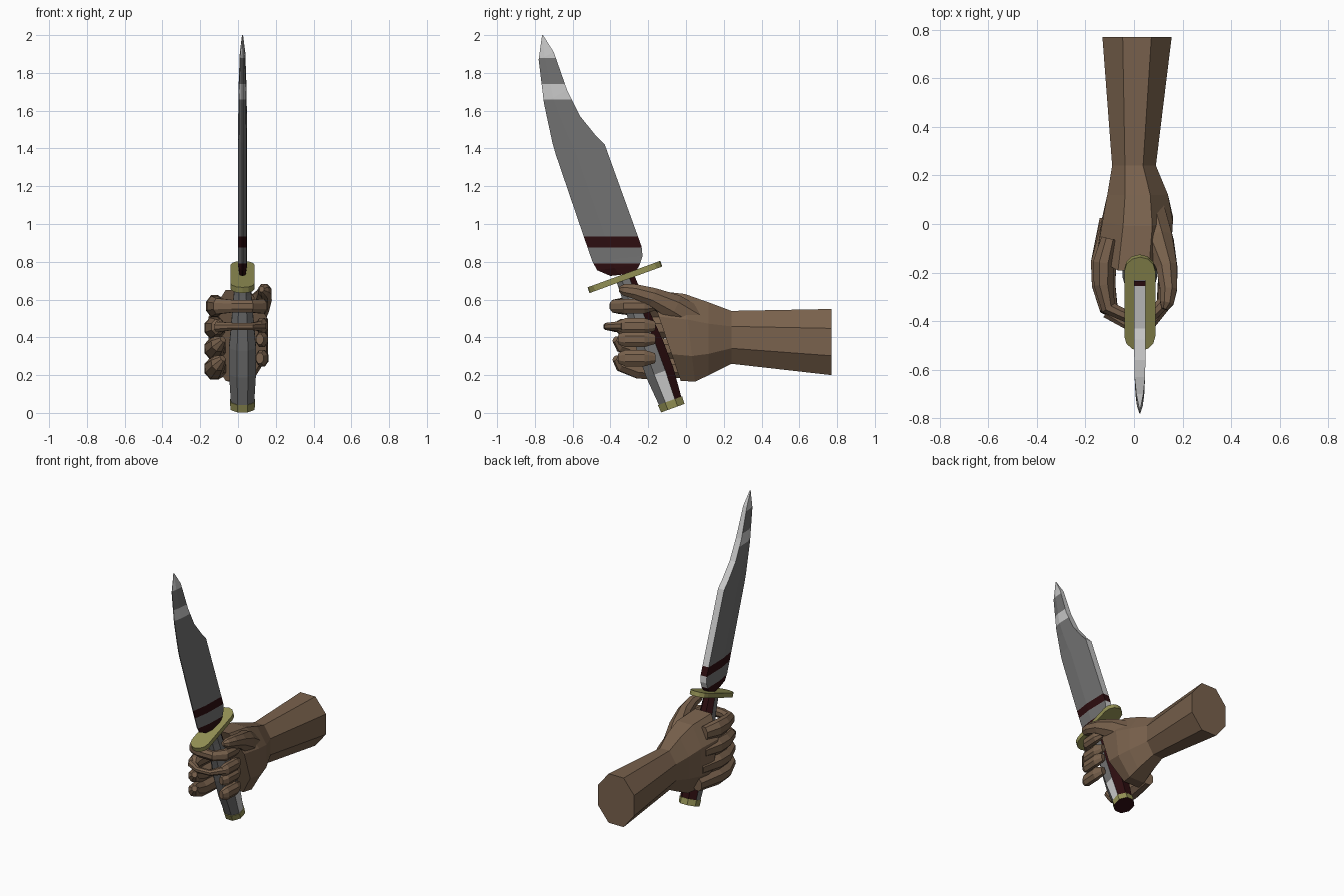
import bpy, bmesh, math
from mathutils import Vector

if "Cube" in bpy.data.objects:
    bpy.data.objects.remove(bpy.data.objects["Cube"])


def mat(name, rgb):
    m = bpy.data.materials.new(name)
    m.diffuse_color = (*rgb, 1)
    m.use_nodes = True
    m.node_tree.nodes["Principled BSDF"].inputs["Base Color"].default_value = m.diffuse_color
    return m


SKIN = mat("brown skin", (0.19, 0.12, 0.073))
STEEL = mat("grey steel", (0.17, 0.17, 0.17))
SHINE = mat("light steel", (0.58, 0.58, 0.58))
DARK = mat("dark red", (0.026, 0.004, 0.005))
BRASS = mat("dull brass", (0.29, 0.28, 0.09))


def loft(name, rings, mats, rule=None, cuts=()):
    """Skin closed rings, cap the ends, slice at heights, colour faces by rule."""
    bm = bmesh.new()
    vs = [[bm.verts.new(p) for p in r] for r in rings]
    n = len(vs[0])
    for a, b in zip(vs, vs[1:]):
        for i in range(n):
            j = (i + 1) % n
            bm.faces.new((a[i], a[j], b[j], b[i]))
    bm.faces.new(vs[0])
    bm.faces.new(vs[-1])
    for z in cuts:
        bmesh.ops.bisect_plane(bm, geom=bm.verts[:] + bm.edges[:] + bm.faces[:],
                               plane_co=(0, 0, z), plane_no=(0, 0, 1))
    bmesh.ops.recalc_face_normals(bm, faces=bm.faces)
    bm.normal_update()
    if rule:
        for f in bm.faces:
            f.material_index = rule(f.normal, f.calc_center_median())
    me = bpy.data.meshes.new(name)
    bm.to_mesh(me)
    bm.free()
    for m in mats:
        me.materials.append(m)
    ob = bpy.data.objects.new(name, me)
    bpy.context.collection.objects.link(ob)
    return ob


# Knife frame: s runs up the leaning axis, v runs towards the back
CX = 0.024
ORIGIN = Vector((CX, -0.07, 0.025))
UP = Vector((0, -0.343, 0.94))
BACK = Vector((0, 0.94, 0.343))


def knife(x, v, s):
    return ORIGIN + Vector((x, 0, 0)) + BACK * v + UP * s


def octagon(s, hx, hv, n=8):
    k = 1 / math.cos(math.pi / n)
    return [knife(hx * k * math.cos(a), hv * k * math.sin(a), s)
            for a in ((i + 0.5) * math.tau / n for i in range(n))]


# Pommel with a dark end
loft("pommel", [octagon(0, .064, .066), octagon(.042, .066, .068)], [BRASS, DARK],
     lambda n, c: 1 if n.z < -.7 else 0)

# Handle, dark along the back and steel in front
loft("handle", [octagon(*r) for r in ((.042, .062, .063), (.2, .071, .076), (.35, .071, .074),
                                      (.5, .058, .062), (.65, .046, .053), (.73, .043, .05))],
     [STEEL, DARK, SHINE],
     lambda n, c: 1 if n.y > .4 else (2 if n.x > .8 and c.z < .15 else 0))


# Guard: stadium plate
def stadium(s, half=.205, r=.064):
    pts = []
    for end in (1, -1):
        for i in range(7):
            a = math.pi * i / 6
            pts.append(knife(end * r * math.cos(a), end * (half - r + r * math.sin(a)), s))
    return pts


loft("guard", [stadium(.723), stadium(.755)], [BRASS])

# Blade: rows of edge y, z, spine y, z, thickness factor
ROWS = [(-.40, .725, -.27, .74, .8), (-.47, .755, -.245, .785, 1), (-.495, .80, -.23, .83, 1),
        (-.54, .93, -.235, .88, 1), (-.69, 1.37, -.43, 1.42, 1), (-.707, 1.43, -.475, 1.465, 1),
        (-.735, 1.56, -.56, 1.57, .95), (-.752, 1.64, -.63, 1.71, .9),
        (-.78, 1.87, -.70, 1.91, .6), (-.762, 2.0, -.757, 2.0, .12)]


def blade_ring(ey, ez, sy, sz, t):
    e, s = Vector((CX, ey, ez)), Vector((CX, sy, sz))
    out = [(0, .003), (.4, .02), (1, .024)]
    out = [(f, w) for f, w in out] + [(f, -w) for f, w in reversed(out)]
    return [e.lerp(s, f) + Vector((w * t, 0, 0)) for f, w in out]


def blade_rule(n, c):
    if c.z < .79 or .875 < c.z < .935:
        return 2
    if n.y > .6 or 1.66 < c.z < 1.74 or c.z > 1.88:
        return 1
    return 0


loft("blade", [blade_ring(*r) for r in ROWS], [STEEL, SHINE, DARK], blade_rule,
     (.79, .875, .935, 1.66, 1.74, 1.88))


# Forearm and palm: rings of y, x range, z range, lean towards the handle
def arm_ring(y, x0, x1, z0, z1, lean):
    cx, cz, pts = (x0 + x1) / 2, (z0 + z1) / 2, []
    for i in range(8):
        a = (i + .5) * math.tau / 8
        dx = math.cos(a) / math.cos(math.pi / 8) * (x1 - x0) / 2
        dz = math.sin(a) / math.cos(math.pi / 8) * (z1 - z0) / 2
        pts.append(Vector((cx + dx, y - lean * dz, cz + dz)))
    return pts


loft("forearm_and_palm", [arm_ring(*r) for r in (
    (.77, -.13, .155, .20, .55, 0), (.24, -.09, .09, .26, .54, 0),
    (.12, -.11, .14, .20, .585, 0), (.02, -.13, .16, .165, .63, .12),
    (-.11, -.155, .15, .17, .65, .34))], [SKIN])


# Fingers: faceted tubes along a path of x, y, z, radius
def tube(name, path, squash=1.0, n=8):
    pts, rings = [Vector(p[:3]) for p in path], []
    for i, p in enumerate(pts):
        t = (pts[min(i + 1, len(pts) - 1)] - pts[max(i - 1, 0)]).normalized()
        side = t.cross(Vector((0, 0, 1))).normalized()
        up = side.cross(t)
        rings.append([p + (side * math.cos(a) * squash + up * math.sin(a)) * path[i][3]
                      for a in ((k + .5) * math.tau / n for k in range(n))])
    return loft(name, rings, [SKIN])


# name, tip height, knuckle height, start of the finger, tip radius
FINGERS = [("index", .565, .565, -.06, .042), ("middle", .46, .45, -.03, .045),
           ("ring", .39, .34, 0, .045), ("little", .29, .235, .02, .047)]
for nm, zt, zk, y0, r in FINGERS:
    knuckle = [(-.10, y0, zk, .05), (-.125, -.16, zk, .063), (-.125, -.25, zk, .058),
               (-.105, -.345, (zk + zt) / 2, .045)]
    tip = [(.115, -.355, zt, r * .65), (.125, -.32, zt, r), (.13, -.22, zt, r),
           (.12, -.165, zt, r * .6)]
    if nm == "index":
        # The index finger crosses the front of the handle
        tube("index_finger", knuckle + [(-.03, -.38, zt, .036), (.07, -.38, zt, .036)] + tip[1:], .75)
    else:
        tube(nm + "_finger_base", knuckle + [(-.08, -.375, zt, .02)], .9)
        tube(nm + "_finger_tip", tip, .72)
tube("middle_finger_joint", [(-.11, -.36, .455, .03), (-.02, -.42, .458, .02),
                             (.07, -.415, .458, .02), (.125, -.33, .46, .03)])

# Thumb lying along the side under the guard
tube("thumb", [(.06, .06, .48, .08), (.10, -.07, .56, .075), (.135, -.18, .615, .052),
               (.142, -.27, .643, .042), (.135, -.325, .652, .034), (.125, -.35, .655, .016)], .9)
